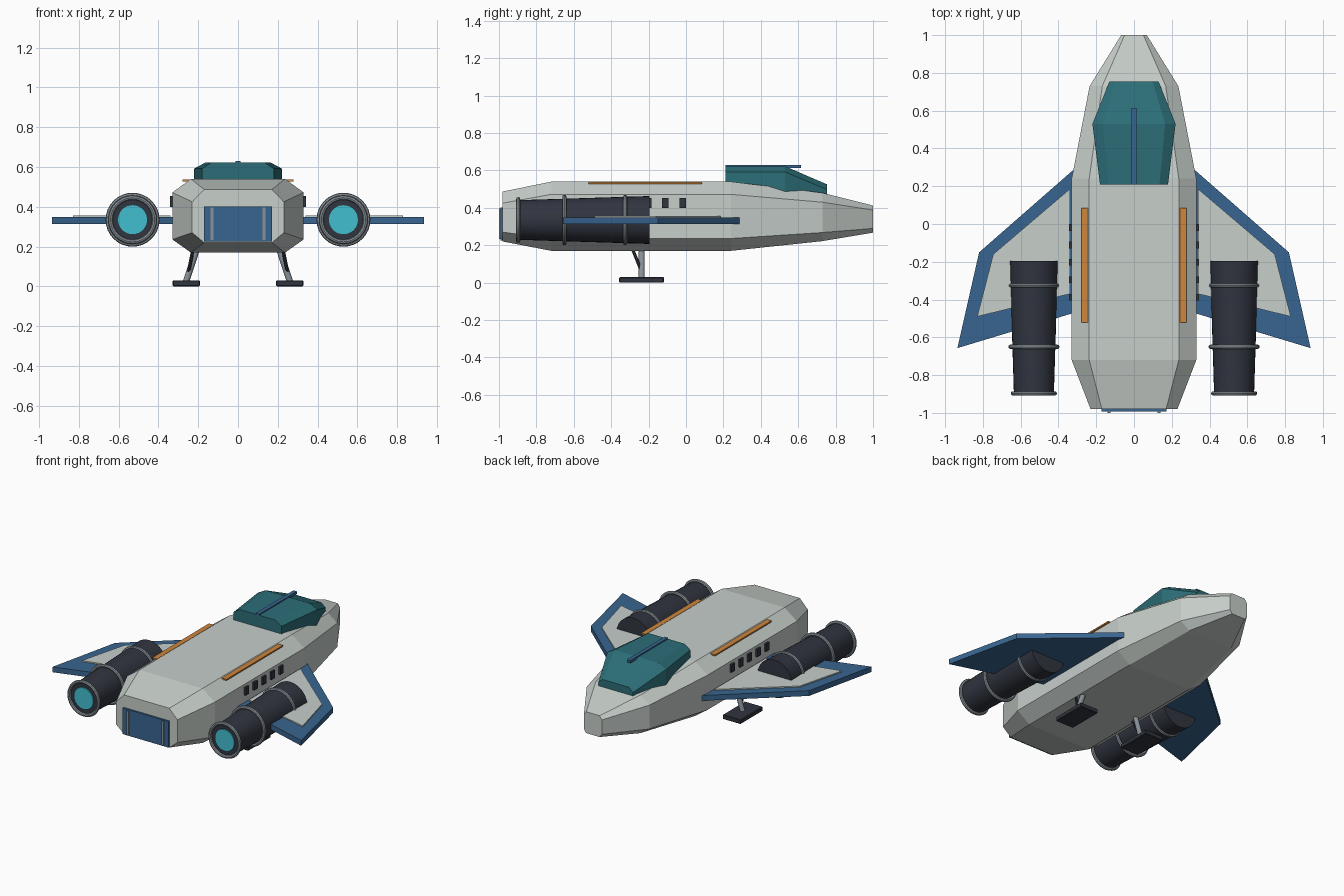
import bpy, bmesh, math
from mathutils import Vector, Matrix

if "Cube" in bpy.data.objects:
    bpy.data.objects.remove(bpy.data.objects["Cube"])


def material(name, rgb):
    m = bpy.data.materials.new(name)
    m.diffuse_color = (*rgb, 1)
    m.use_nodes = True
    m.node_tree.nodes["Principled BSDF"].inputs["Base Color"].default_value = m.diffuse_color
    return m


HULL = material("pale grey", (0.57, 0.62, 0.59))
BLUE = material("blue", (0.04, 0.13, 0.28))
TEAL = material("teal glass", (0.025, 0.155, 0.185))
DARK = material("charcoal", (0.03, 0.035, 0.05))
STEEL = material("steel", (0.25, 0.29, 0.32))
ORANGE = material("orange", (0.62, 0.24, 0.045))
GLOW = material("cyan glow", (0.055, 0.52, 0.63))


def finish(bm, name, mat, mirror=False, smooth=False):
    """Turn a bmesh into an object, optionally mirrored across x = 0."""
    bmesh.ops.recalc_face_normals(bm, faces=bm.faces)
    me = bpy.data.meshes.new(name)
    bm.to_mesh(me)
    bm.free()
    me.materials.append(mat)
    ob = bpy.data.objects.new(name, me)
    bpy.context.collection.objects.link(ob)
    if smooth:
        bpy.ops.object.select_all(action='DESELECT')
        ob.select_set(True)
        bpy.context.view_layer.objects.active = ob
        bpy.ops.object.shade_smooth_by_angle(angle=math.radians(40))
    if mirror:
        mod = ob.modifiers.new("mirror", 'MIRROR')
        mod.use_mirror_merge = False
    return ob


def loft(bm, rings):
    """Skin closed rings of equal length and cap both ends."""
    loops = [[bm.verts.new(p) for p in r] for r in rings]
    n = len(loops[0])
    for a, b in zip(loops, loops[1:]):
        for i in range(n):
            j = (i + 1) % n
            bm.faces.new((a[i], a[j], b[j], b[i]))
    bm.faces.new(loops[0])
    bm.faces.new(loops[-1])


def box(bm, x, y, z):
    loft(bm, [[(x[0], y[0], h), (x[1], y[0], h), (x[1], y[1], h), (x[0], y[1], h)] for h in z])


def plate(name, outline, z0, z1, mat):
    bm = bmesh.new()
    loft(bm, [[(x, y, z) for x, y in outline] for z in (z0, z1)])
    finish(bm, name, mat, mirror=True)


def rod(bm, a, b, r, sides=12):
    a, b = Vector(a), Vector(b)
    m = Matrix.Translation((a + b) / 2) @ (b - a).to_track_quat('Z', 'Y').to_matrix().to_4x4()
    bmesh.ops.create_cone(bm, cap_ends=True, segments=sides, radius1=r, radius2=r,
                          depth=(b - a).length, matrix=m)


# Hull: chamfered sections of y, half width, flat half width, four heights
hull = [(-0.98, 0.23, 0.17, 0.22, 0.27, 0.425, 0.487),
        (-0.72, 0.33, 0.237, 0.17, 0.236, 0.472, 0.54),
        (0.24, 0.33, 0.237, 0.17, 0.236, 0.472, 0.54),
        (0.73, 0.235, 0.168, 0.222, 0.268, 0.43, 0.48),
        (1.0, 0.068, 0.05, 0.267, 0.29, 0.388, 0.412)]
bm = bmesh.new()
loft(bm, [[(-f, y, a), (f, y, a), (w, y, b), (w, y, c), (f, y, d), (-f, y, d), (-w, y, c), (-w, y, b)]
          for y, w, f, a, b, c, d in hull])
finish(bm, "hull", HULL)

# Canopy: y, half width, top half width, base, shoulder and top heights
canopy = [(0.21, 0.18, 0.135, 0.50, 0.592, 0.622),
          (0.53, 0.22, 0.165, 0.485, 0.592, 0.622),
          (0.755, 0.13, 0.098, 0.455, 0.497, 0.525)]
bm = bmesh.new()
loft(bm, [[(-w, y, a), (w, y, a), (w, y, b), (f, y, c), (-f, y, c), (-w, y, b)]
          for y, w, f, a, b, c in canopy])
finish(bm, "canopy", TEAL)
bm = bmesh.new()
box(bm, (-0.013, 0.013), (0.21, 0.615), (0.612, 0.63))
finish(bm, "canopy_spine", BLUE)

# Wings with pale inlaid panels
plate("wing", [(0.30, 0.305), (0.82, -0.15), (0.935, -0.657), (0.30, -0.465)], 0.313, 0.349, BLUE)
plate("wing_panel", [(0.34, 0.185), (0.745, -0.16), (0.83, -0.49), (0.34, -0.37)], 0.349, 0.357, HULL)

# Engines lie along y
CX, CZ = 0.53, 0.335
ALONG_Y = Matrix.Rotation(math.pi / 2, 4, 'X')


def engine_ring(y, r, n=32):
    return [(CX + r * math.cos(t * math.tau / n), y, CZ + r * math.sin(t * math.tau / n)) for t in range(n)]


bm = bmesh.new()
loft(bm, [engine_ring(-0.195, 0.128), engine_ring(-0.895, 0.106)])
finish(bm, "engine", DARK, mirror=True, smooth=True)
bm = bmesh.new()
loft(bm, [engine_ring(-0.89, 0.073), engine_ring(-0.902, 0.073)])
finish(bm, "exhaust_glow", GLOW, mirror=True, smooth=True)

# Round bands on each engine
bm = bmesh.new()
for y, major in ((-0.325, 0.123), (-0.65, 0.124), (-0.897, 0.111)):
    n, k, r = 32, 8, 0.0115
    grid = []
    for i in range(n):
        u = i * math.tau / n
        grid.append([])
        for j in range(k):
            v = j * math.tau / k
            q = major + r * math.cos(v)
            grid[i].append(bm.verts.new((CX + q * math.cos(u), y + r * math.sin(v), CZ + q * math.sin(u))))
    for i in range(n):
        for j in range(k):
            i2, j2 = (i + 1) % n, (j + 1) % k
            bm.faces.new((grid[i][j], grid[i2][j], grid[i2][j2], grid[i][j2]))
finish(bm, "engine_bands", STEEL, mirror=True, smooth=True)

# Side windows
bm = bmesh.new()
for i in range(5):
    y = -0.018 - 0.0925 * i
    box(bm, (0.32, 0.343), (y - 0.018, y + 0.018), (0.40, 0.453))
finish(bm, "side_windows", DARK, mirror=True)

# Roof stripes
bm = bmesh.new()
box(bm, (0.243, 0.278), (-0.522, 0.085), (0.528, 0.537))
finish(bm, "roof_stripe", ORANGE, mirror=True)

# Rear ramp with upright ribs
bm = bmesh.new()
box(bm, (-0.172, 0.172), (-0.993, -0.97), (0.225, 0.402))
finish(bm, "rear_ramp", BLUE)
bm = bmesh.new()
box(bm, (0.124, 0.139), (-1.0, -0.985), (0.232, 0.396))
finish(bm, "ramp_rib", STEEL, mirror=True)

# Landing gear
bm = bmesh.new()
rod(bm, (0.20, -0.237, 0.21), (0.262, -0.237, 0.02), 0.016)
finish(bm, "landing_strut", STEEL, mirror=True, smooth=True)
bm = bmesh.new()
rod(bm, (0.225, -0.29, 0.19), (0.25, -0.24, 0.065), 0.009, 8)
finish(bm, "landing_brace", DARK, mirror=True, smooth=True)
bm = bmesh.new()
box(bm, (0.192, 0.328), (-0.357, -0.118), (0.0, 0.03))
bmesh.ops.bevel(bm, geom=bm.edges[:], offset=0.004, segments=1, affect='EDGES')
finish(bm, "landing_pad", DARK, mirror=True)
